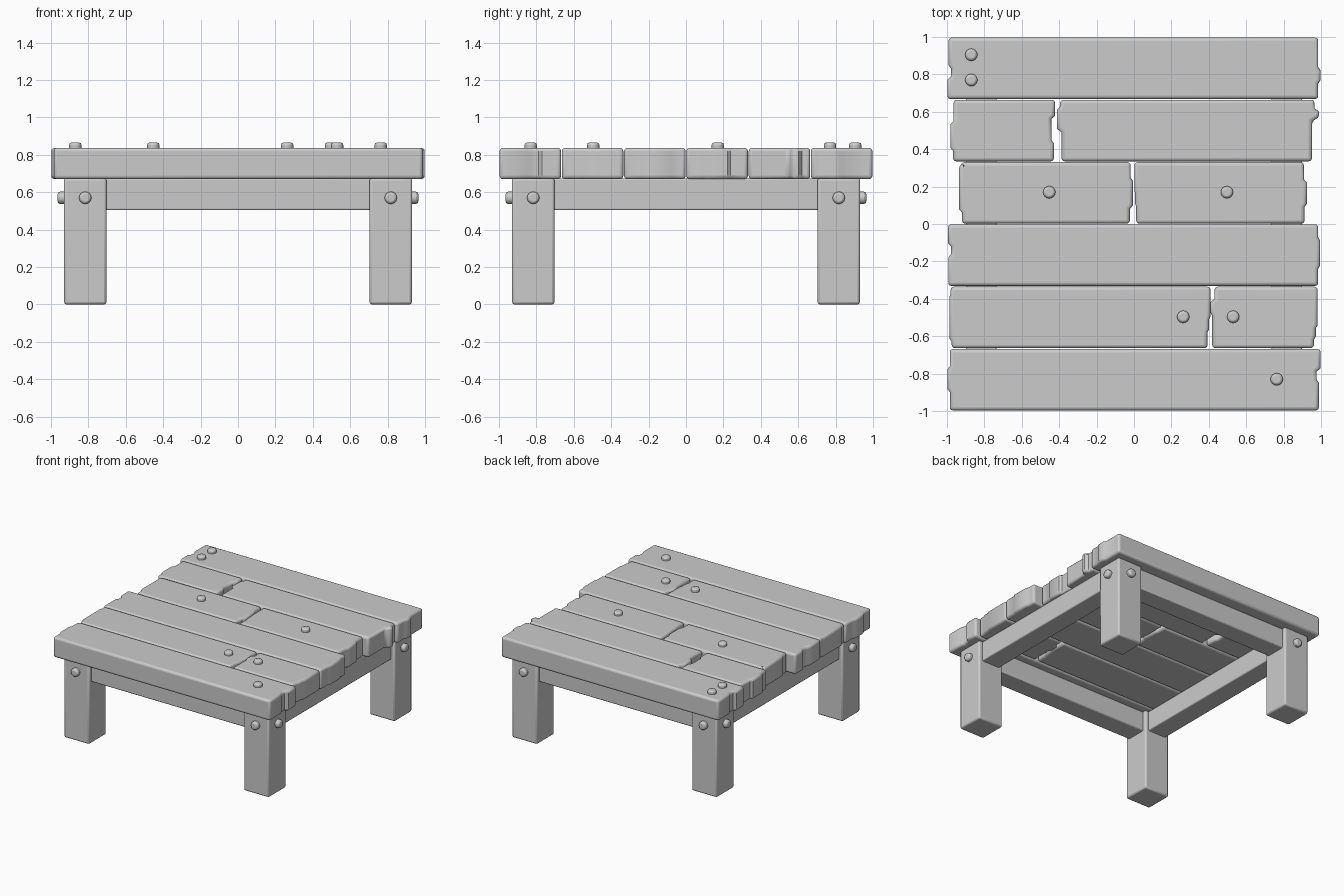
import bpy, bmesh, math
from mathutils import Vector

if "Cube" in bpy.data.objects:
    bpy.data.objects.remove(bpy.data.objects["Cube"])


def finish(name, bm, width, segments=2, limit=60):
    bmesh.ops.recalc_face_normals(bm, faces=bm.faces[:])
    mesh = bpy.data.meshes.new(name)
    bm.to_mesh(mesh)
    bm.free()
    ob = bpy.data.objects.new(name, mesh)
    bpy.context.collection.objects.link(ob)
    mod = ob.modifiers.new("edges", 'BEVEL')
    mod.width, mod.segments = width, segments
    mod.limit_method, mod.angle_limit = 'ANGLE', math.radians(limit)
    mod.use_clamp_overlap = False
    bpy.context.view_layer.objects.active = ob
    ob.select_set(True)
    bpy.ops.object.shade_smooth_by_angle(angle=math.radians(40))
    ob.select_set(False)
    return ob


def box(name, center, size, width):
    bm = bmesh.new()
    bmesh.ops.create_cube(bm, size=1)
    bmesh.ops.scale(bm, vec=size, verts=bm.verts)
    bmesh.ops.translate(bm, vec=center, verts=bm.verts)
    return finish(name, bm, width)


def bolt(name, base, axis):
    # round head, half sunk into the wood, facing along axis
    bm = bmesh.new()
    bmesh.ops.create_cone(bm, cap_ends=True, segments=16, radius1=0.033,
                          radius2=0.033, depth=0.068)
    ob = finish(name, bm, 0.013)
    ob.location = base
    ob.rotation_euler = Vector(axis).to_track_quat('Z', 'Y').to_euler()


def plank(name, y0, y1, left, right, z0=0.67, z1=0.837):
    # each end: (x at bottom, x in middle, x at top, middle start y, middle end y)
    def end(p):
        xb, xm, xt, a, b = p
        s = 0.009
        return [(xb, y0), (xb, a - s), (xm, a + s), (xm, b - s), (xt, b + s), (xt, y1)]
    outline = end(right) + end(left)[::-1]
    bm = bmesh.new()
    face = bm.faces.new([bm.verts.new((x, y, z0)) for x, y in outline])
    ext = bmesh.ops.extrude_face_region(bm, geom=[face])
    bmesh.ops.translate(bm, vec=(0, 0, z1 - z0),
                        verts=[v for v in ext['geom'] if isinstance(v, bmesh.types.BMVert)])
    finish(name, bm, 0.018, 3)


# table top planks, front to back
plank("plank_front", -0.997, -0.668, (-0.985, -0.998, -0.985, -0.89, -0.77),
      (0.988, 0.976, 0.998, -0.84, -0.78))
plank("plank_2_left", -0.664, -0.335, (-0.975, -0.987, -0.98, -0.62, -0.38),
      (0.393, 0.402, 0.41, -0.57, -0.50))
plank("plank_2_right", -0.664, -0.335, (0.418, 0.407, 0.43, -0.48, -0.41),
      (0.962, 0.972, 0.982, -0.61, -0.55))
plank("plank_3", -0.331, -0.002, (-0.993, -0.978, -0.995, -0.17, -0.11),
      (0.985, 0.995, 0.985, -0.23, -0.08))
plank("plank_4_left", 0.002, 0.331, (-0.92, -0.935, -0.925, 0.07, 0.31),
      (-0.022, -0.006, -0.018, 0.09, 0.24))
plank("plank_4_right", 0.002, 0.331, (0.012, 0.006, 0.002, 0.10, 0.17),
      (0.912, 0.925, 0.908, 0.10, 0.23))
plank("plank_5_left", 0.335, 0.664, (-0.968, -0.982, -0.965, 0.40, 0.54),
      (-0.428, -0.442, -0.422, 0.44, 0.57))
plank("plank_5_right", 0.335, 0.664, (-0.388, -0.412, -0.395, 0.50, 0.62),
      (0.952, 0.99, 0.965, 0.56, 0.61))
plank("plank_back", 0.668, 0.997, (-0.998, -0.978, -0.992, 0.78, 0.84),
      (0.985, 0.998, 0.985, 0.76, 0.83))

# legs with a bolt on each outer face
C, W = 0.817, 0.227
for sx, side in ((-1, "left"), (1, "right")):
    for sy, end_name in ((-1, "front"), (1, "back")):
        tag = end_name + "_" + side
        box(tag + "_leg", (sx * C, sy * C, 0.338), (W, W, 0.676), 0.013)
        bolt(tag + "_leg_bolt_y", (sx * C, sy * 0.93, 0.57), (0, sy, 0))
        bolt(tag + "_leg_bolt_x", (sx * 0.93, sy * C, 0.57), (sx, 0, 0))

# aprons between the legs
for s, a, b in ((-1, "front", "left"), (1, "back", "right")):
    box(a + "_apron", (0, s * C, 0.588), (1.46, 0.165, 0.168), 0.008)
    box(b + "_apron", (s * C, 0, 0.588), (0.165, 1.46, 0.168), 0.008)

# bolts in the table top
for i, (x, y) in enumerate([(-0.87, 0.905), (-0.87, 0.77), (-0.453, 0.17), (0.497, 0.17),
                            (0.263, -0.496), (0.53, -0.496), (0.763, -0.83)]):
    bolt("top_bolt_%d" % (i + 1), (x, y, 0.832), (0, 0, 1))
